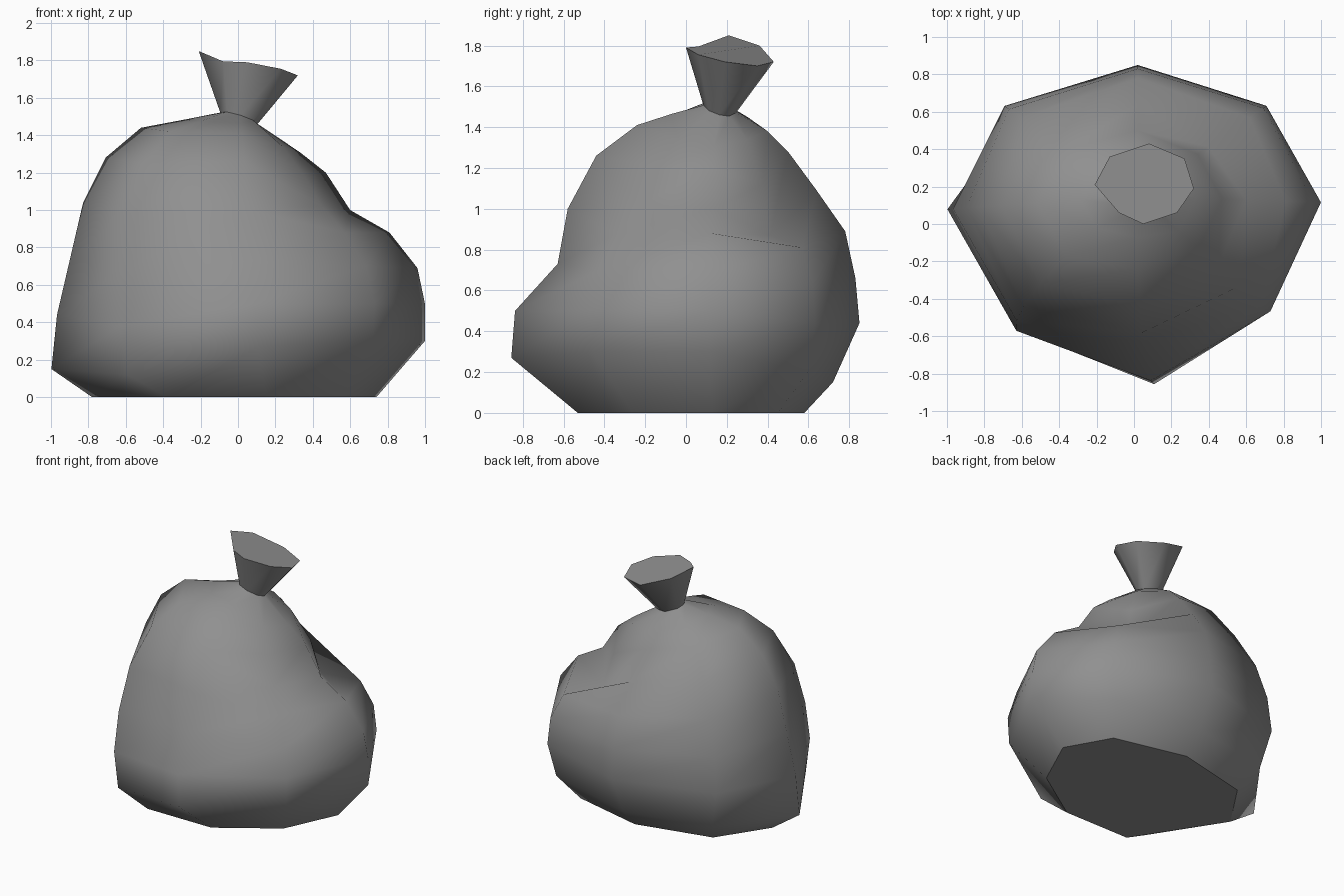
import bpy
import bmesh
from math import cos, sin, radians

if "Cube" in bpy.data.objects:
    bpy.data.objects.remove(bpy.data.objects["Cube"], do_unlink=True)

# One flat grey for the whole sack
grey = bpy.data.materials.new("sack_grey")
grey.use_nodes = True
colour = (0.28, 0.28, 0.28, 1)
grey.diffuse_color = colour
shader = next(n for n in grey.node_tree.nodes if n.type == "BSDF_PRINCIPLED")
shader.inputs["Base Color"].default_value = colour

# Each crease of the sack: its compass angle, its twist per level,
# then (radius, height) from belly to neck
CENTRE = (0.02, 0.15)
creases = [
    # left side, with the big bulge
    (-2, 0, [(.98, .3), (.98, .5), (.94, .69), (.79, .88), (.58, 1), (.45, 1.2), (.31, 1.31)]),
    # back left, with a shelf above the bulge
    (35, 0, [(.78, .2), (.84, .44), (.82, .63), (.73, .81), (.46, .87), (.39, 1.12), (.26, 1.34)]),
    # back
    (90, 0, [(.57, .15), (.7, .44), (.68, .66), (.63, .89), (.49, 1.09), (.35, 1.28), (.25, 1.38)]),
    # back right
    (146, 0, [(.78, .15), (.86, .44), (.83, .7), (.75, .95), (.61, 1.17), (.45, 1.36), (.27, 1.45)]),
    # right side
    (184, 0, [(1.02, .15), (.99, .44), (.92, .74), (.85, 1.04), (.73, 1.28), (.54, 1.44), (.3, 1.485)]),
    # front right
    (230, -2, [(.95, .12), (.97, .38), (.93, .67), (.85, .98), (.7, 1.25), (.5, 1.42), (.28, 1.475)]),
    # front, with a low bulge
    (275, -1, [(1.01, .27), (.99, .5), (.78, .73), (.73, 1), (.59, 1.26), (.39, 1.41), (.22, 1.465)]),
    # front left
    (319, 0, [(.93, .3), (.94, .5), (.88, .7), (.73, .88), (.57, 1.02), (.43, 1.2), (.29, 1.34)]),
]


def loft(name, rings, cap_start=False, cap_end=False):
    """Skin a stack of rings: smooth walls, flat caps with crisp rims."""
    bm = bmesh.new()
    loops = [[bm.verts.new(p) for p in ring] for ring in rings]
    for low, high in zip(loops, loops[1:]):
        for i in range(len(low)):
            j = (i + 1) % len(low)
            bm.faces.new((low[i], low[j], high[j], high[i])).smooth = True
    caps = []
    if cap_start:
        caps.append(bm.faces.new(loops[0][::-1]))
    if cap_end:
        caps.append(bm.faces.new(loops[-1]))
    for cap in caps:
        for edge in cap.edges:
            edge.smooth = False
    mesh = bpy.data.meshes.new(name)
    bm.to_mesh(mesh)
    bm.free()
    mesh.materials.append(grey)
    obj = bpy.data.objects.new(name, mesh)
    bpy.context.collection.objects.link(obj)
    return obj


# Flat base resting on the ground, same crease order as above
base_outline = [(.74, .13), (.56, .45), (.02, .58), (-.54, .45),
                (-.78, .09), (-.38, -.53), (.15, -.53), (.56, -.26)]
base = [(x, y, 0) for x, y in base_outline]

# Tilted neck where the sack is tied
neck = []
for angle, _, _ in creases:
    dx, dy = 0.1 * cos(radians(angle)), 0.08 * sin(radians(angle))
    neck.append((0.005 + dx, 0.165 + dy, 1.49 - 0.3 * dx - 0.25 * dy))

# Sagging body, gathered in at the neck
body_rings = [base]
for level in range(len(creases[0][2])):
    ring = []
    for angle, twist, profile in creases:
        a = radians(angle + twist * level)
        r, z = profile[level]
        ring.append((CENTRE[0] + r * cos(a), CENTRE[1] + r * sin(a), z))
    body_rings.append(ring)
loft("sack_body", body_rings + [neck], cap_start=True)

# Flared collar above the tie, with an uneven lip
lip = [(.32, .19, 1.72), (.27, .35, 1.7), (.08, .43, 1.72), (-.13, .36, 1.8),
       (-.21, .21, 1.85), (-.08, .06, 1.795), (.05, 0, 1.79), (.23, .06, 1.755)]
loft("sack_collar", [neck, lip], cap_end=True)
